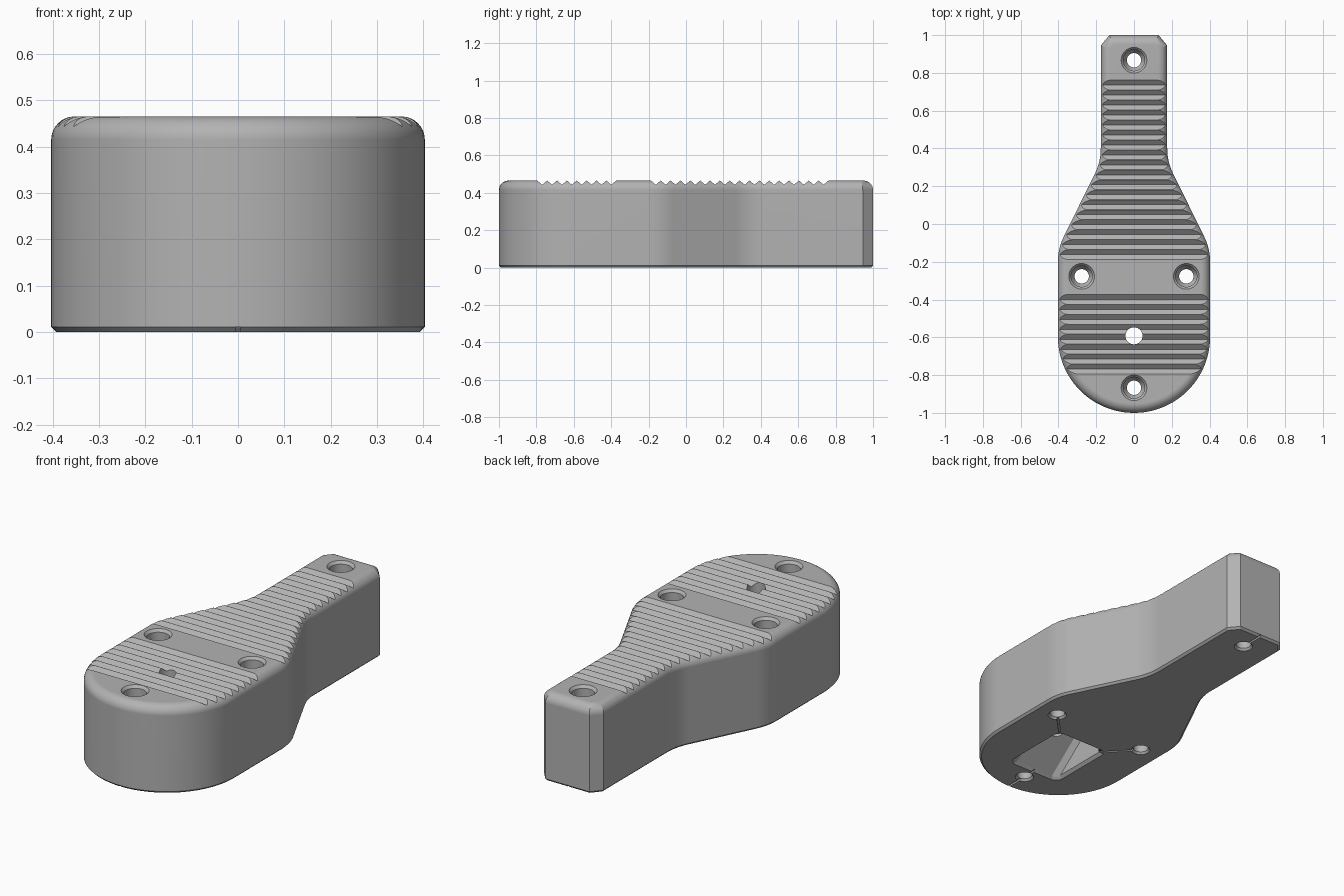
import bpy, bmesh, math
from mathutils import Vector

if "Cube" in bpy.data.objects:
    bpy.data.objects.remove(bpy.data.objects["Cube"])

TOP = 0.465
R = 0.403            # half width of the round end
NECK = 0.176         # half width of the narrow end
ROUND_Y = R - 1.0

grey = bpy.data.materials.new("plain grey")
grey.use_nodes = True
colour = (0.45, 0.45, 0.45, 1)
grey.diffuse_color = colour
grey.node_tree.nodes["Principled BSDF"].inputs["Base Color"].default_value = colour


def make_object(name, bm):
    bmesh.ops.recalc_face_normals(bm, faces=bm.faces)
    mesh = bpy.data.meshes.new(name)
    bm.to_mesh(mesh)
    bm.free()
    mesh.materials.append(grey)
    obj = bpy.data.objects.new(name, mesh)
    bpy.context.collection.objects.link(obj)
    return obj


def loft(bm, rings):
    """Closed solid through a list of equally long point rings."""
    loops = [[bm.verts.new(p) for p in ring] for ring in rings]
    n = len(loops[0])
    for a, b in zip(loops, loops[1:]):
        for i in range(n):
            j = (i + 1) % n
            bm.faces.new((a[i], a[j], b[j], b[i]))
    bm.faces.new(loops[0][::-1])
    bm.faces.new(loops[-1])


def lathe(bm, x, y, profile, sides=40):
    """Vertical turned solid, profile = (radius, z)."""
    angles = [2 * math.pi * i / sides for i in range(sides)]
    loft(bm, [[(x + r * math.cos(a), y + r * math.sin(a), z) for a in angles]
              for r, z in profile])


def soften(prev, corner, nxt, reach=0.07, steps=6):
    """Rounded replacement for one outline corner."""
    p = corner + (prev - corner).normalized() * reach
    q = corner + (nxt - corner).normalized() * reach
    return [p.lerp(corner, t).lerp(corner.lerp(q, t), t)
            for t in (i / steps for i in range(steps + 1))]


def offset(points, d):
    """Move a counter-clockwise outline inward by d with mitred corners."""
    out = []
    for i, p in enumerate(points):
        u = (p - points[i - 1]).normalized()
        v = (points[(i + 1) % len(points)] - p).normalized()
        m = Vector((-u.y - v.y, u.x + v.x)).normalized()
        out.append(p + m * d / m.dot(Vector((-u.y, u.x))))
    return out


# Paddle outline, right half then mirrored
half = [Vector((R * math.sin(a), ROUND_Y - R * math.cos(a)))
        for a in (math.pi / 2 * i / 24 for i in range(25))]
shoulder, waist = Vector((R, -0.13)), Vector((NECK, 0.33))
chamfer, tip = Vector((NECK, 0.945)), Vector((0.13, 1.0))
half += soften(half[-1], shoulder, waist) + soften(shoulder, waist, chamfer)
half += [chamfer, tip]
outline = half + [Vector((-p.x, p.y)) for p in reversed(half[1:])]

# Body: small chamfer below, rounded rim above
EDGE = 0.05
levels = [(0.011, 0), (0, 0.011)]
for i in range(9):
    a = math.pi / 2 * i / 8
    levels.append((EDGE * (1 - math.cos(a)), TOP - EDGE + EDGE * math.sin(a)))
bm = bmesh.new()
loft(bm, [[(p.x, p.y, z) for p in offset(outline, d)] for d, z in levels])
body = make_object("grip_body", bm)


def cut(bm):
    cutter = make_object("cutter", bm)
    cutter.hide_render = True
    mod = body.modifiers.new("cut", "BOOLEAN")
    mod.operation = "DIFFERENCE"
    mod.solver = "EXACT"
    mod.object = cutter
    bpy.context.view_layer.objects.active = body
    bpy.ops.object.modifier_apply(modifier=mod.name)
    bpy.data.objects.remove(cutter)


# Grip ridges: two runs of V grooves
bm = bmesh.new()
for start, end, count in ((-0.795, -0.373, 8), (-0.188, 0.762, 18)):
    pitch = (end - start) / count
    h = pitch / 2 - 0.0005
    for i in range(count):
        y = start + pitch * (i + 0.5)
        section = ((y - h, TOP + 0.02), (y - h, TOP), (y, TOP - 0.022),
                   (y + h, TOP), (y + h, TOP + 0.02))
        loft(bm, [[(x, sy, sz) for sy, sz in section] for x in (-0.5, 0.5)])
cut(bm)

# Counterbored screw holes
screws = [(0, 0.867), (0.277, -0.277), (-0.277, -0.277), (0, -0.867)]
bm = bmesh.new()
for x, y in screws:
    lathe(bm, x, y, ((0.047, -0.01), (0.047, 0), (0.038, 0.011), (0.038, 0.22),
                     (0.056, 0.25), (0.056, TOP - 0.014), (0.068, TOP),
                     (0.068, TOP + 0.03)))
cut(bm)

# Pocket below, with a ramp rising from the front
bm = bmesh.new()


def pocket_ring(front, back, w, z, c=0.03):
    return [(w - c, front, z), (w, front + c, z), (w, back - c, z), (w - c, back, z),
            (c - w, back, z), (-w, back - c, z), (-w, front + c, z), (c - w, front, z)]


loft(bm, [pocket_ring(-0.80, -0.405, 0.16, -0.01),
          pocket_ring(-0.80, -0.405, 0.16, 0),
          pocket_ring(-0.785, -0.42, 0.145, 0.015),
          pocket_ring(-0.56, -0.42, 0.145, 0.20)])
cut(bm)

# Cable hole through to the pocket
bm = bmesh.new()
lathe(bm, 0, -0.592, ((0.045, 0.05), (0.045, TOP + 0.03)))
cut(bm)

# Fine drain slits on the underside
slits = [((0, -1.05), (0, -0.867)), ((0, -0.867), (0, -0.77)), ((0, 0.867), (0, 1.05)),
         ((0.277, -0.277), (0.13, -0.43)), ((-0.277, -0.277), (-0.13, -0.43))]
for a, b in slits:
    a, b = Vector(a), Vector(b)
    side = (b - a).normalized().orthogonal() * 0.005
    bm = bmesh.new()
    loft(bm, [[(p.x, p.y, z) for p in (a - side, b - side, b + side, a + side)]
              for z in (-0.02, 0.011)])
    cut(bm)

# Shading: smooth curves, crisp edges, flat large faces
bpy.ops.object.select_all(action="DESELECT")
body.select_set(True)
bpy.context.view_layer.objects.active = body
bpy.ops.object.shade_smooth_by_angle(angle=math.radians(25))
weighted = body.modifiers.new("weighted normals", "WEIGHTED_NORMAL")
weighted.keep_sharp = True
